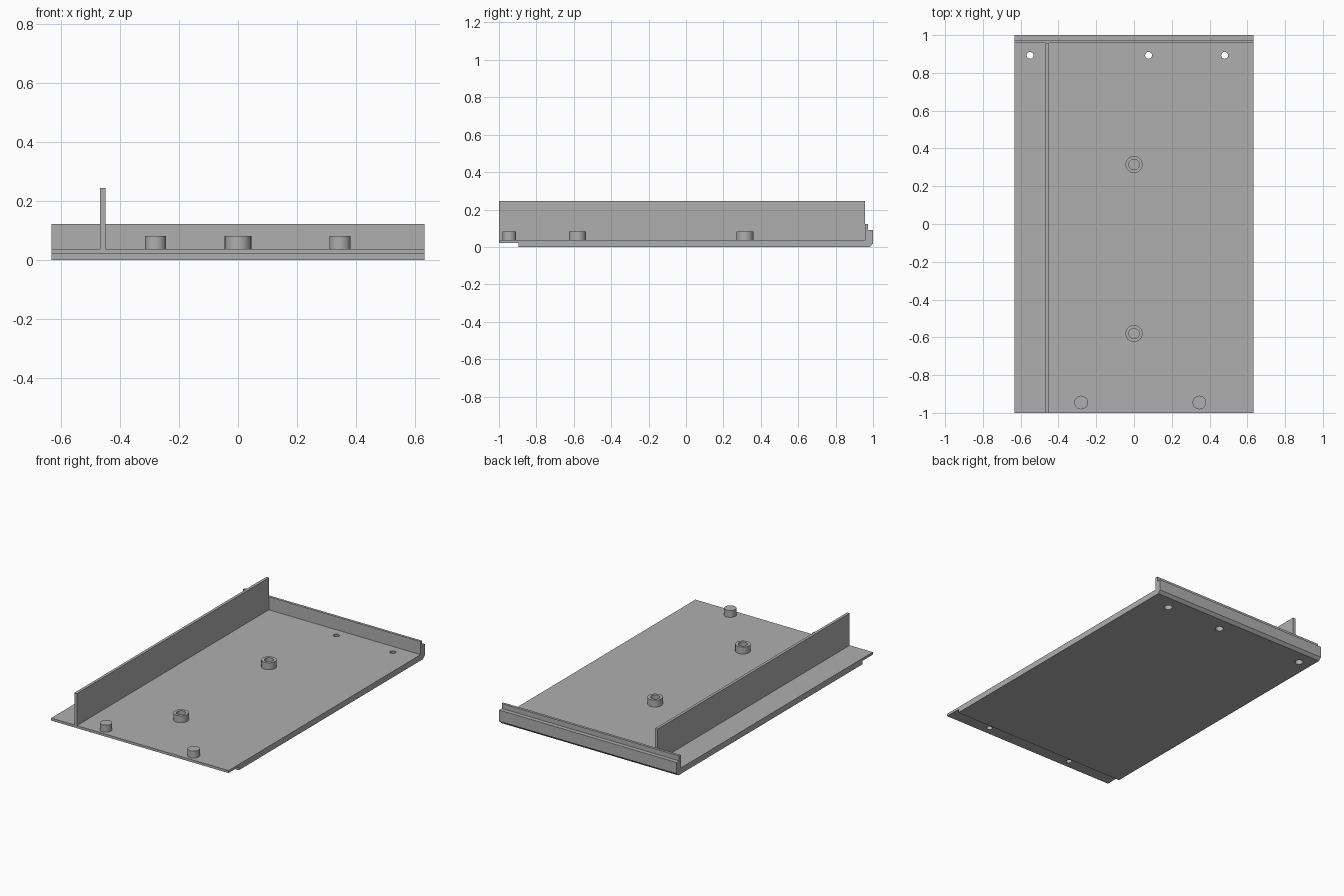
import bpy, bmesh, math

cube = bpy.data.objects.get("Cube")
if cube:
    bpy.data.objects.remove(cube, do_unlink=True)

grey = bpy.data.materials.new("plain grey")
grey.use_nodes = True
GREY = (0.43, 0.43, 0.43, 1)
grey.diffuse_color = GREY
grey.node_tree.nodes["Principled BSDF"].inputs["Base Color"].default_value = GREY

HALF = 0.633      # half width of the tray
FLOOR = 0.038     # top of the floor plate
SEGS = 32


def finish(name, bm, recalc=True):
    if recalc:
        bmesh.ops.recalc_face_normals(bm, faces=bm.faces)
    mesh = bpy.data.meshes.new(name)
    bm.to_mesh(mesh)
    bm.free()
    mesh.materials.append(grey)
    obj = bpy.data.objects.new(name, mesh)
    bpy.context.collection.objects.link(obj)
    return obj


def extrude_profile(name, points, x0, x1):
    """Sweep a closed (y, z) outline along x."""
    bm = bmesh.new()
    face = bm.faces.new([bm.verts.new((x0, y, z)) for y, z in points])
    geom = bmesh.ops.extrude_face_region(bm, geom=[face])["geom"]
    moved = [g for g in geom if isinstance(g, bmesh.types.BMVert)]
    bmesh.ops.translate(bm, verts=moved, vec=(x1 - x0, 0, 0))
    return finish(name, bm)


def lathe(name, profile, x, y):
    """Turn an (r, z) profile, listed from outside bottom upward, about z."""
    bm = bmesh.new()
    verts = [bm.verts.new((r, 0, z)) for r, z in profile]
    edges = [bm.edges.new(pair) for pair in zip(verts, verts[1:])]
    bmesh.ops.spin(bm, geom=verts + edges, cent=(0, 0, 0), axis=(0, 0, 1),
                   angle=math.tau, steps=SEGS)
    bmesh.ops.remove_doubles(bm, verts=bm.verts, dist=0.0001)
    bmesh.ops.recalc_face_normals(bm, faces=bm.faces)
    # an open profile needs its outer wall pointing outward
    wall = max(bm.faces, key=lambda f: f.calc_center_median().xy.length)
    if wall.normal.xy.dot(wall.calc_center_median().xy) < 0:
        bmesh.ops.reverse_faces(bm, faces=bm.faces)
    bmesh.ops.translate(bm, verts=bm.verts, vec=(x, y, 0))
    return finish(name, bm, recalc=False)


def smooth(obj):
    bpy.ops.object.select_all(action='DESELECT')
    obj.select_set(True)
    bpy.context.view_layer.objects.active = obj
    bpy.ops.object.shade_smooth_by_angle(angle=math.radians(35))


# Floor plate with thin front tongue and stepped, chamfered back lip
tray = extrude_profile("tray", [
    (-1, 0.022), (-0.895, 0.022), (-0.895, 0), (0.982, 0), (1, 0.018),
    (1, 0.09), (0.973, 0.09), (0.973, 0.122), (0.957, 0.122),
    (0.957, FLOOR), (-1, FLOOR)], -HALF, HALF)

# Upright divider wall
extrude_profile("divider_wall", [
    (-1, FLOOR), (0.957, FLOOR), (0.957, 0.245), (-1, 0.245)], -0.468, -0.45)

# Tapered screw holes at the back, straight peg holes at the front
PEGS = (-0.28, 0.346)
PEG_Y = -0.945
cutters = [lathe("hole_cutter", [(0, -0.01), (0.027, -0.01), (0.017, 0.045), (0, 0.045)], x, 0.893)
           for x in (-0.55, 0.077, 0.48)]
cutters += [lathe("peg_cutter", [(0, 0.01), (0.018, 0.01), (0.018, 0.05), (0, 0.05)], x, PEG_Y)
            for x in PEGS]
for cutter in cutters:
    cutter.hide_render = True
    mod = tray.modifiers.new("hole", 'BOOLEAN')
    mod.operation = 'DIFFERENCE'
    mod.solver = 'EXACT'
    mod.object = cutter
bpy.context.view_layer.update()
cut = bpy.data.meshes.new_from_object(
    tray.evaluated_get(bpy.context.evaluated_depsgraph_get()))
tray.modifiers.clear()
tray.data = cut
for cutter in cutters:
    bpy.data.objects.remove(cutter, do_unlink=True)
smooth(tray)

# Front pegs, hollow from below
for side, x in zip(("right", "left"), PEGS):
    smooth(lathe(side + "_peg", [
        (0.036, FLOOR), (0.036, 0.082), (0, 0.082), (0, 0.07),
        (0.018, 0.07), (0.018, FLOOR)], x, PEG_Y))

# Hollow screw bosses on the centre line
for end, y in (("front", -0.58), ("back", 0.315)):
    smooth(lathe(end + "_boss", [
        (0.045, FLOOR), (0.045, 0.082), (0.027, 0.082), (0.027, FLOOR)], 0, y))
